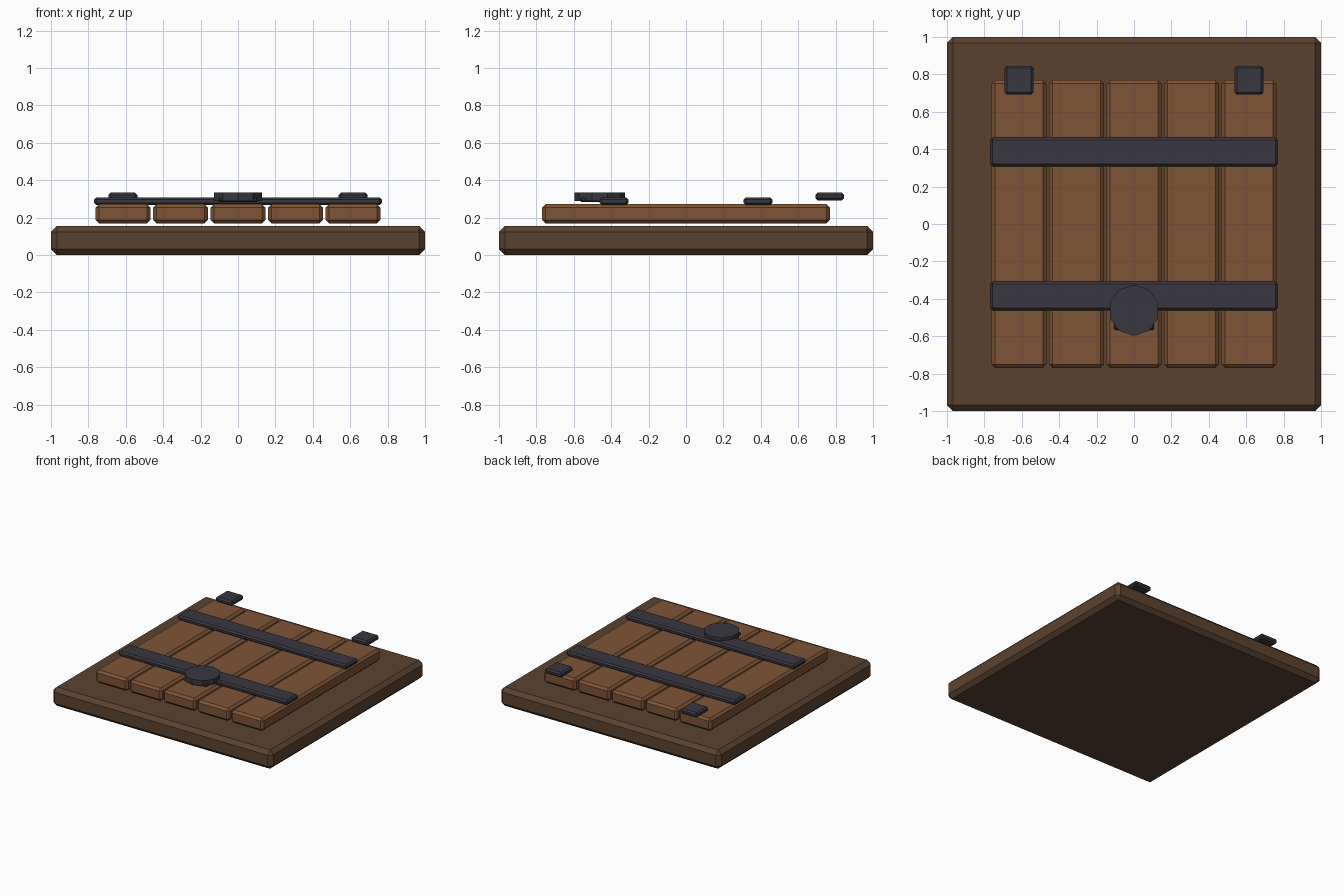
import bpy, bmesh

if "Cube" in bpy.data.objects:
    bpy.data.objects.remove(bpy.data.objects["Cube"])


def material(name, rgb):
    m = bpy.data.materials.new(name)
    m.diffuse_color = [((c / 255 + 0.055) / 1.055) ** 2.4 for c in rgb] + [1]
    m.use_nodes = True
    m.node_tree.nodes["Principled BSDF"].inputs["Base Color"].default_value = m.diffuse_color
    return m


FRAME = material("dark wood", (92, 66, 47))
WOOD = material("plank wood", (126, 84, 54))
IRON = material("dark iron", (55, 55, 62))


def finish(name, bm, mat):
    me = bpy.data.meshes.new(name)
    bm.to_mesh(me)
    bm.free()
    me.materials.append(mat)
    ob = bpy.data.objects.new(name, me)
    bpy.context.collection.objects.link(ob)
    return ob


def box(name, x, y, z, mat, bevel):
    """Chamfered box from (min, max) ranges."""
    bm = bmesh.new()
    bmesh.ops.create_cube(bm, size=1)
    for v in bm.verts:
        v.co = [r[0] if c < 0 else r[1] for c, r in zip(v.co, (x, y, z))]
    bmesh.ops.bevel(bm, geom=bm.edges[:], offset=bevel, segments=1,
                    affect='EDGES', profile=0.5)
    return finish(name, bm, mat)


# Frame slab
box("frame", (-1, 1), (-1, 1), (0, 0.154), FRAME, 0.031)

# Five planks
for i in range(5):
    c = (i - 2) * 0.3075
    box(f"plank_{i + 1}", (c - 0.146, c + 0.146), (-0.769, 0.769),
        (0.169, 0.272), WOOD, 0.018)

# Iron straps across the planks
for name, y in (("back_strap", 0.385), ("front_strap", -0.385)):
    box(name, (-0.769, 0.769), (y - 0.077, y + 0.077), (0.267, 0.308), IRON, 0.012)

# Hinge plates at the back
for name, x in (("left_hinge", -0.615), ("right_hinge", 0.615)):
    box(name, (x - 0.077, x + 0.077), (0.692, 0.846), (0.292, 0.333), IRON, 0.012)

# Handle: plate under a ten-sided disc
box("handle_plate", (-0.108, 0.108), (-0.567, -0.355), (0.283, 0.306), IRON, 0.008)
bm = bmesh.new()
bmesh.ops.create_cone(bm, cap_ends=True, segments=10, radius1=0.136,
                      radius2=0.136, depth=0.044)
bmesh.ops.translate(bm, verts=bm.verts[:], vec=(0, -0.461, 0.311))
finish("handle_disc", bm, IRON)
